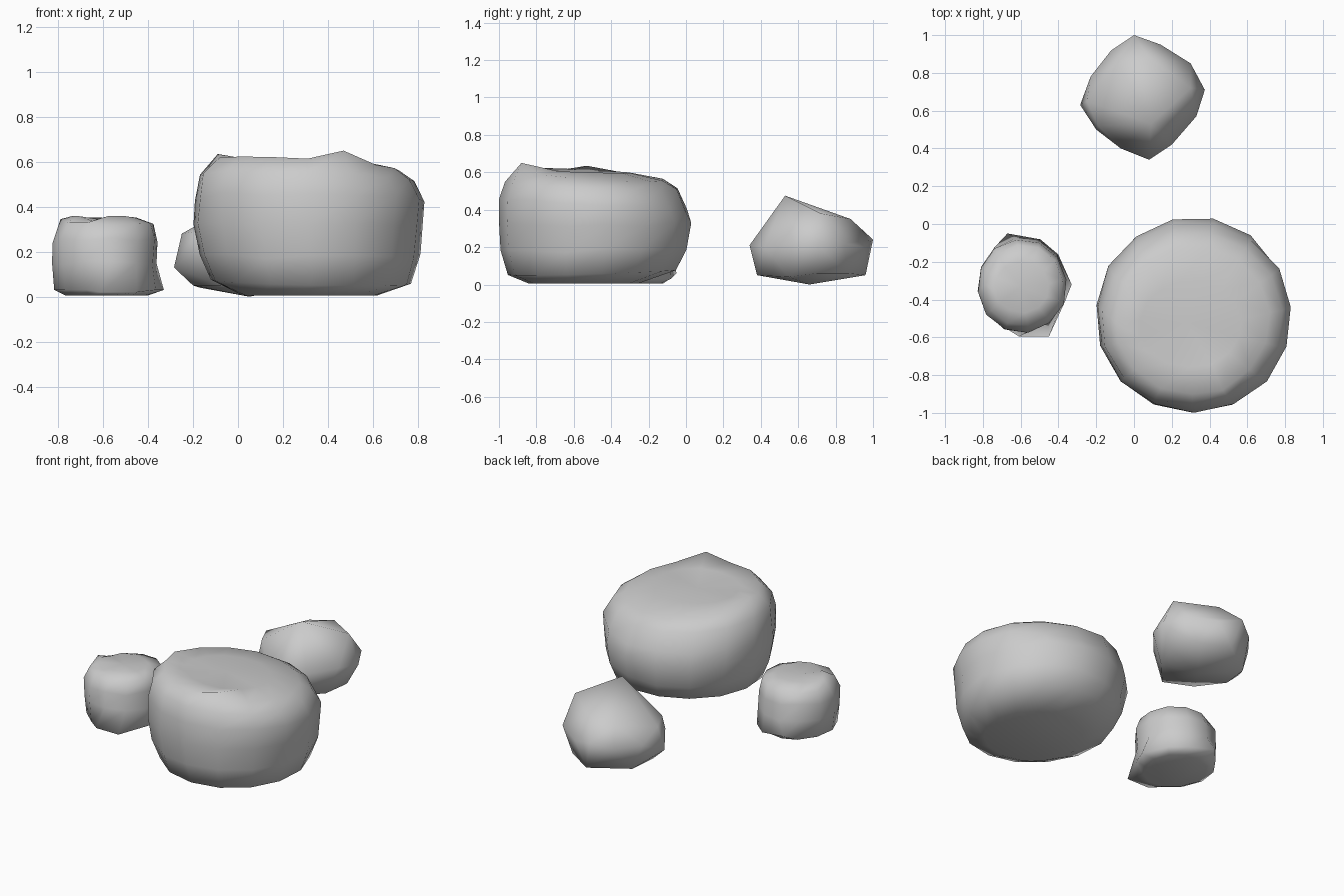
import bpy, bmesh, math, random

random.seed(4)


def finish(bm, name):
    bmesh.ops.recalc_face_normals(bm, faces=bm.faces[:])
    mesh = bpy.data.meshes.new(name)
    bm.to_mesh(mesh)
    bm.free()
    for p in mesh.polygons:
        p.use_smooth = True
    obj = bpy.data.objects.new(name, mesh)
    bpy.context.collection.objects.link(obj)
    return obj


def ring_rock(name, rings, sides, top, bumps, jitter=0.012):
    """Loft rings (z, x0, x1, y0, y1, tilt_x, tilt_y), then pull out bumps."""
    bm = bmesh.new()
    loops = []
    for i, (z, x0, x1, y0, y1, tx, ty) in enumerate(rings):
        loop = []
        for k in range(sides):
            a = 2 * math.pi * (k + 0.25) / sides
            dx = (x1 - x0) / 2 * math.cos(a)
            dy = (y1 - y0) / 2 * math.sin(a)
            j = random.uniform(-jitter, jitter) if i else 0
            loop.append(bm.verts.new(((x0 + x1) / 2 + dx * (1 + j),
                                      (y0 + y1) / 2 + dy * (1 + j),
                                      z + tx * dx + ty * dy + (j if 0.1 < z < 0.5 else 0))))
        loops.append(loop)
    for lo, hi in zip(loops, loops[1:]):
        for k in range(sides):
            n = (k + 1) % sides
            bm.faces.new((lo[k], lo[n], hi[n], hi[k]))
    bm.faces.new(loops[0][::-1])
    tip = bm.verts.new(top)
    for k in range(sides):
        bm.faces.new((loops[-1][k], loops[-1][(k + 1) % sides], tip))
    # snap the nearest vertex to each corner of the rock
    for b in bumps:
        v = min(bm.verts, key=lambda w: sum((w.co[i] - b[i]) ** 2 for i in range(3)))
        v.co = b
    return finish(bm, name)


# Large boulder at the front right
ring_rock("large_boulder", [
    (0.005, 0.02, 0.62, -0.84, -0.25, 0, 0),
    (0.065, -0.12, 0.775, -0.955, -0.04, -0.02, 0.03),
    (0.18, -0.17, 0.81, -0.99, 0.01, 0, 0),
    (0.32, -0.20, 0.825, -1.00, 0.035, 0, 0),
    (0.43, -0.195, 0.835, -1.00, 0.015, 0, -0.06),
    (0.53, -0.175, 0.79, -0.97, -0.04, -0.03, -0.04),
    (0.587, -0.10, 0.72, -0.90, -0.12, -0.06, -0.07),
    (0.605, 0.03, 0.57, -0.76, -0.30, -0.02, -0.03),
], 15, (0.28, -0.52, 0.60),
    [(0.47, -0.88, 0.65), (-0.09, -0.53, 0.635), (0.0, 0.0, 0.0)][:2])

# Small stone at the left, with a foot at the front and a raised left corner
ring_rock("small_stone", [
    (0.005, -0.77, -0.40, -0.52, -0.12, 0, 0),
    (0.03, -0.82, -0.35, -0.57, -0.06, 0, 0),
    (0.15, -0.83, -0.36, -0.575, -0.07, 0, 0),
    (0.25, -0.83, -0.355, -0.575, -0.08, 0, 0),
    (0.32, -0.80, -0.375, -0.54, -0.11, 0, 0),
    (0.348, -0.74, -0.45, -0.47, -0.20, 0, 0),
], 12, (-0.60, -0.33, 0.342),
    [(-0.45, -0.595, 0.02), (-0.61, -0.595, 0.02), (-0.33, -0.32, 0.03),
     (-0.79, -0.32, 0.345), (-0.67, -0.05, 0.06)])

# Angular stone at the back: hull around its corners
corners = [
    (0, 1, .24), (.375, .71, .2), (.08, .34, .21), (-.285, .63, .13),
    (-.25, .65, .28), (.09, .53, .475), (.30, .72, .38), (.08, .88, .35),
    (.05, .96, .05), (.05, .66, 0), (.10, .38, .05), (.30, .70, .06),
    (-.20, .62, .05), (.14, .95, .2), (.30, .85, .22), (.20, .42, .2),
    (.33, .57, .22), (-.12, .92, .2), (-.23, .78, .2), (-.20, .50, .2),
    (-.07, .40, .2), (.05, .46, .32), (-.17, .80, .04), (.25, .55, .04),
    (-.19, .52, .29), (.22, .86, .06), (-.08, .46, .05), (-.08, .85, .32)]
bm = bmesh.new()
for c in corners:
    bm.verts.new(c)
bmesh.ops.convex_hull(bm, input=bm.verts[:])
bmesh.ops.delete(bm, geom=[v for v in bm.verts if not v.link_faces], context='VERTS')
finish(bm, "back_stone")
